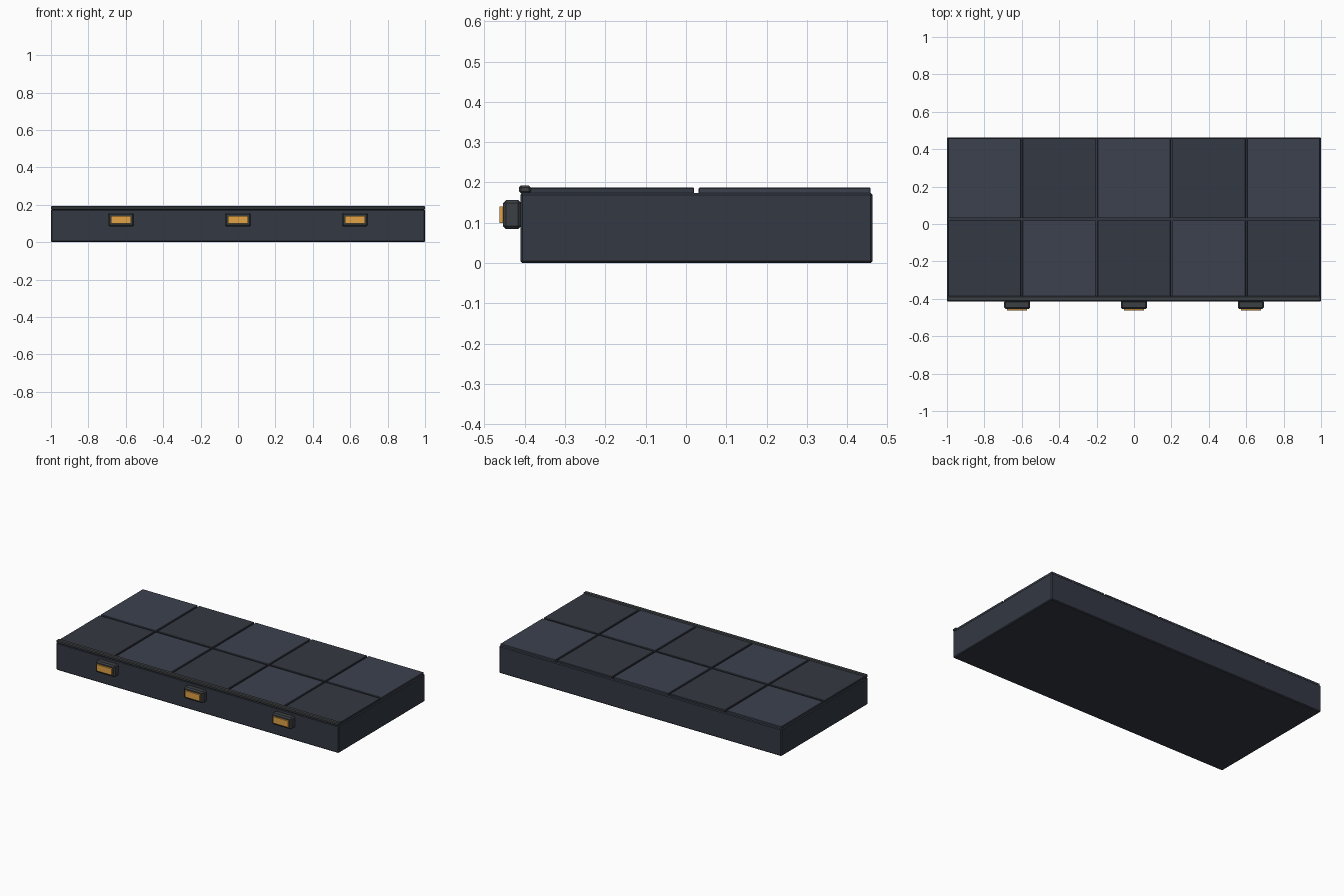
import bpy

if "Cube" in bpy.data.objects:
    bpy.data.objects.remove(bpy.data.objects["Cube"])


def material(name, rgb):
    m = bpy.data.materials.new(name)
    m.diffuse_color = (*rgb, 1)
    m.use_nodes = True
    m.node_tree.nodes["Principled BSDF"].inputs["Base Color"].default_value = m.diffuse_color
    return m


BODY = material("slate", (0.033, 0.040, 0.056))
TILE_LIGHT = material("tile_light", (0.046, 0.053, 0.076))
TILE_DARK = material("tile_dark", (0.034, 0.040, 0.054))
TRIM = material("dark_trim", (0.045, 0.050, 0.056))
AMBER = material("amber", (0.75, 0.36, 0.06))


def box(name, x, y, z, mat, bevel=0.0):
    """Box from (min, max) ranges, with an optional one-segment chamfer."""
    bpy.ops.mesh.primitive_cube_add(
        size=1, location=[(r[0] + r[1]) / 2 for r in (x, y, z)])
    ob = bpy.context.object
    ob.name = name
    ob.scale = [r[1] - r[0] for r in (x, y, z)]
    bpy.ops.object.transform_apply(location=False, rotation=False, scale=True)
    ob.data.materials.append(mat)
    if bevel:
        b = ob.modifiers.new("chamfer", 'BEVEL')
        b.width = bevel
        b.segments = 1
    return ob


# Solid step body
box("step_body", (-1, 1), (-0.411, 0.463), (0, 0.174), BODY, 0.005)

# Checkered tread tiles, two rows of five
rows = [(-0.405, 0.020), (0.031, 0.458)]
for j, row in enumerate(rows):
    for i in range(5):
        cx = -0.8 + 0.4 * i
        mat = TILE_LIGHT if (i + j) % 2 else TILE_DARK
        box(f"tread_tile_{j}_{i}", (cx - 0.195, cx + 0.195), row,
            (0.172, 0.187), mat, 0.002)

# Nosing strip along the front edge
box("front_nosing", (-1, 1), (-0.414, -0.385), (0.173, 0.193), TRIM, 0.005)

# Step lights on the riser
for n, cx in enumerate((-0.625, 0, 0.625)):
    box(f"light_housing_{n}", (cx - 0.07, cx + 0.07), (-0.454, -0.409),
        (0.084, 0.157), TRIM, 0.008)
    box(f"light_lens_{n}", (cx - 0.053, cx + 0.053), (-0.463, -0.450),
        (0.100, 0.141), AMBER)
